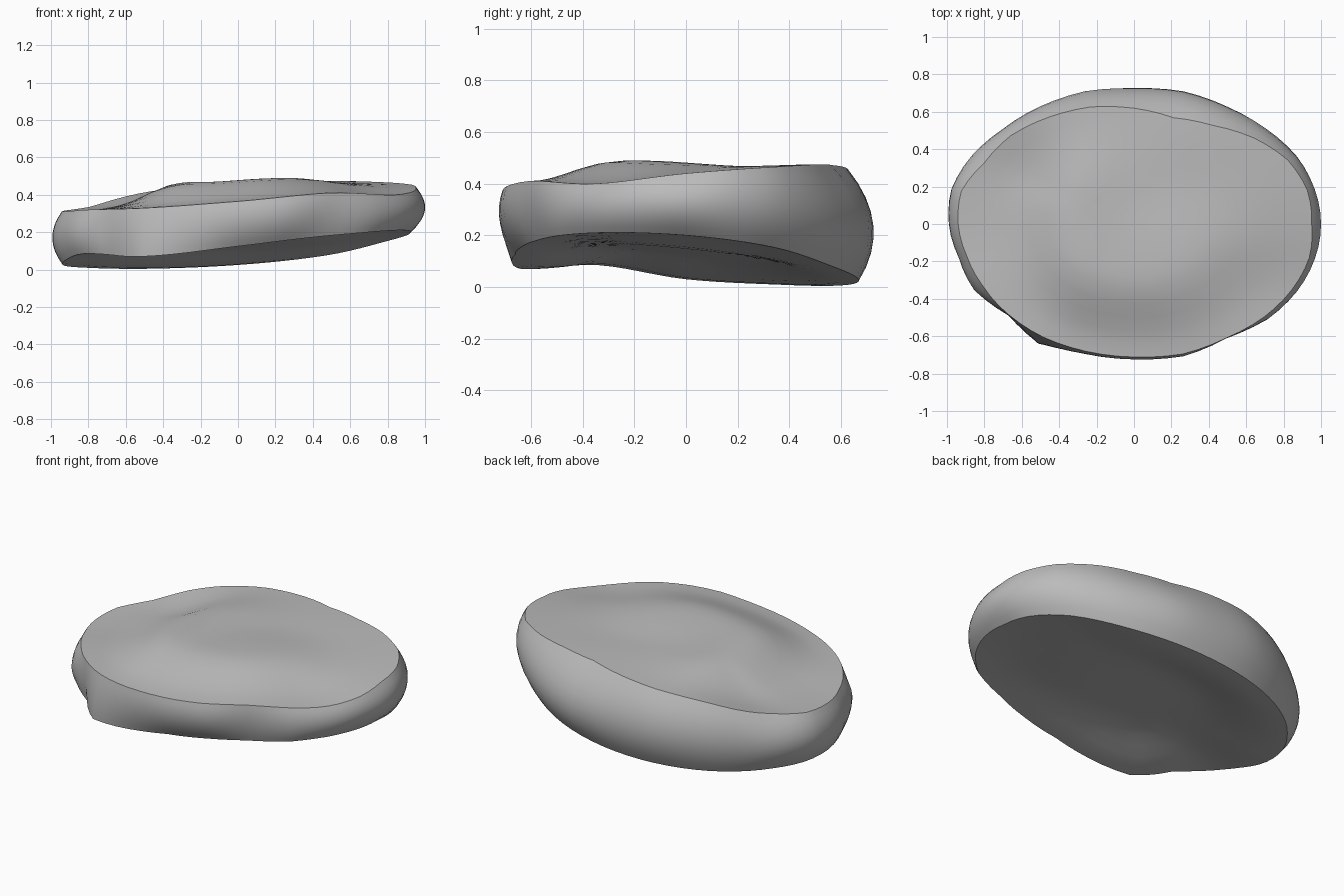
import bpy, bmesh
from math import sin, cos, pi, radians
from mathutils import Vector

old = bpy.data.objects.get("Cube")
if old:
    bpy.data.objects.remove(old, do_unlink=True)

SEGMENTS = 72
SIDE_STEPS = 8
CAP_STEPS = 10
DEPTH_RATIO = 0.72

# Outline radii around the stone, counter-clockwise from +x
middle_radius = [1, 1, 1.005, 1, 1, 1.015, 1.007, 1.02, 1.007, .995, 1.005, 1.01,
                 .99, .97, .985, .955, 1.01, 1, 1, 1.01, .975, 1.005, 1.005, 1]
top_radius = [.95, .96, .95, .905, .845, .817, .86, .9, .915, .93, .92, .955,
              .94, .925, .93, .95, .97, .98, .988, 1, .98, .98, .975, .97]
bottom_radius = [.92, .93, .93, .93, .93, .93, .93, .93, .93, .93, .93, .94,
                 .94, .94, .955, .94, 1.025, .97, .92, .92, .93, .97, .96, .94]
# Rim heights around the stone
top_height = [.44, .465, .475, .462, .42, .335, .31, .32, .33, .365, .41, .40]
bottom_height = [.2, .155, .075, .025, .005, .01, .03, .085, .07, .125, .18, .21]


def neighbours(values, turn, offsets):
    """Values near a turn, and the fraction of the way to the next one."""
    place = turn * len(values)
    i = int(place)
    return [values[(i + k) % len(values)] for k in offsets], place - i


def straight(values, turn):
    """Linear interpolation, which keeps the outline's corners."""
    (a, b), t = neighbours(values, turn, (0, 1))
    return a + (b - a) * t


def smooth(values, turn):
    """Smooth periodic interpolation."""
    (a, b, c, d), t = neighbours(values, turn, (-1, 0, 1, 2))
    return b + t * ((c - a) + t * ((2*a - 5*b + 4*c - d) + t * (3*(b - c) + d - a))) / 2


def ease(start, end, value):
    t = min(max((value - start) / (end - start), 0), 1)
    return t * t * (3 - 2 * t)


def top_plateau(x, y):
    """Raised top, swelling toward the front and falling off to one side."""
    bump = max(0, 1 - ((x - .25) ** 2 + (y + .2) ** 2) / .2)
    return .468 + .022 * bump ** 2 - .12 * ease(-.25, -.75, x)


def bottom_hollow(x, y):
    """Shallow hollow of the underside."""
    return .135 + .035 * x - .1 * y


def point(turn, radius, z):
    angle = turn * 2 * pi
    return Vector((radius * cos(angle), DEPTH_RATIO * radius * sin(angle), z))


def side_point(turn, t):
    """Bulging side, from the bottom rim (t=0) to the top rim (t=1)."""
    low, mid, high = (straight(v, turn) for v in (bottom_radius, middle_radius, top_radius))
    radius = low * (1 - t) * (1 - 2*t) + mid * 4 * t * (1 - t) + high * t * (2*t - 1)
    z_low, z_high = smooth(bottom_height, turn), smooth(top_height, turn)
    return point(turn, radius, z_low + (z_high - z_low) * t)


def cap_point(turn, scale, rim_t, surface):
    """Point on a cap, blending from the rim into the given surface."""
    rim = side_point(turn, rim_t)
    x, y = rim.x * scale, rim.y * scale
    blend = ease(.4, 1, scale)
    return Vector((x, y, rim.z * blend + surface(x, y) * (1 - blend)))


bm = bmesh.new()
turns = [i / SEGMENTS for i in range(SEGMENTS)]


def add_ring(make):
    return [bm.verts.new(make(turn)) for turn in turns]


def bridge(lower, upper):
    for i in range(SEGMENTS):
        j = (i + 1) % SEGMENTS
        bm.faces.new((lower[i], lower[j], upper[j], upper[i]))


# Rounded side
rings = [add_ring(lambda a, t=s / SIDE_STEPS: side_point(a, t)) for s in range(SIDE_STEPS + 1)]
for lower, upper in zip(rings, rings[1:]):
    bridge(lower, upper)

# Top and underside caps
for rim, rim_t, surface in ((rings[-1], 1, top_plateau), (rings[0], 0, bottom_hollow)):
    outer = rim
    for step in range(CAP_STEPS - 1, 0, -1):
        inner = add_ring(lambda a: cap_point(a, step / CAP_STEPS, rim_t, surface))
        bridge(outer, inner)
        outer = inner
    centre = bm.verts.new((0, 0, surface(0, 0)))
    for i in range(SEGMENTS):
        bm.faces.new((outer[i], outer[(i + 1) % SEGMENTS], centre))

bmesh.ops.recalc_face_normals(bm, faces=bm.faces)
mesh = bpy.data.meshes.new("flat_stone")
bm.to_mesh(mesh)
bm.free()
stone = bpy.data.objects.new("flat_stone", mesh)
bpy.context.collection.objects.link(stone)

# Plain grey stone colour
grey = bpy.data.materials.new("stone_grey")
grey.use_nodes = True
colour = (.5, .5, .5, 1)
grey.diffuse_color = colour
grey.node_tree.nodes["Principled BSDF"].inputs["Base Color"].default_value = colour
mesh.materials.append(grey)

# Smooth faces with crisp rims
bpy.ops.object.select_all(action="DESELECT")
stone.select_set(True)
bpy.context.view_layer.objects.active = stone
bpy.ops.object.shade_smooth_by_angle(angle=radians(35))
